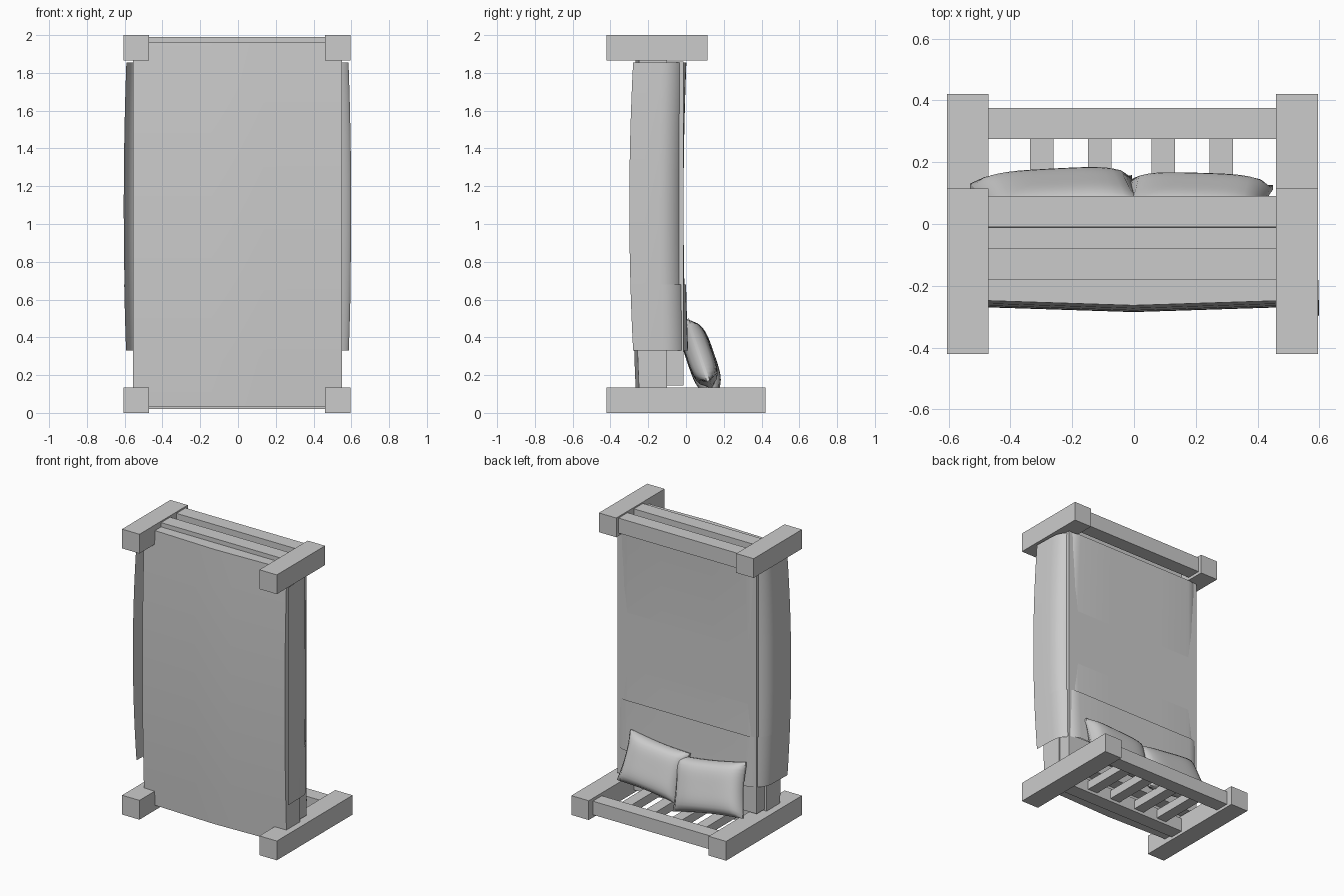
import bpy, bmesh, math
from mathutils import Matrix, Vector

cube = bpy.data.objects.get("Cube")
if cube:
    bpy.data.objects.remove(cube, do_unlink=True)

grey = bpy.data.materials.new("plain_grey")
grey.use_nodes = True
COLOR = (0.6, 0.6, 0.6, 1)
grey.diffuse_color = COLOR
grey.node_tree.nodes["Principled BSDF"].inputs["Base Color"].default_value = COLOR


def finish(name, bm, smooth=None):
    bmesh.ops.recalc_face_normals(bm, faces=bm.faces)
    mesh = bpy.data.meshes.new(name)
    bm.to_mesh(mesh)
    bm.free()
    mesh.materials.append(grey)
    obj = bpy.data.objects.new(name, mesh)
    bpy.context.collection.objects.link(obj)
    if smooth:
        bpy.ops.object.select_all(action='DESELECT')
        obj.select_set(True)
        bpy.context.view_layer.objects.active = obj
        bpy.ops.object.shade_smooth_by_angle(angle=math.radians(smooth))
    return obj


def box_mesh(x, y, z):
    bm = bmesh.new()
    lo, hi = Vector((x[0], y[0], z[0])), Vector((x[1], y[1], z[1]))
    size = hi - lo
    bmesh.ops.create_cube(bm, size=1, matrix=Matrix.Translation((lo + hi) / 2) @ Matrix.Diagonal((*size, 1)))
    return bm


def box(name, x, y, z):
    return finish(name, box_mesh(x, y, z))


# Posts of the headboard (below) and footboard (above)
for side, x in (("right", (-0.605, -0.47)), ("left", (0.46, 0.595))):
    box("head_post_" + side, x, (-0.42, 0.42), (0, 0.135))
    box("foot_post_" + side, x, (-0.42, 0.115), (1.865, 2))

# Rails between the posts
RAIL_X = (-0.48, 0.47)
box("head_top_rail", RAIL_X, (0.275, 0.375), (0.02, 0.115))
box("head_lower_rail", RAIL_X, (-0.18, -0.08), (0.02, 0.115))
box("foot_top_rail", RAIL_X, (-0.01, 0.09), (1.885, 1.99))
box("foot_lower_rail", RAIL_X, (-0.18, -0.08), (1.885, 1.99))

# Headboard slats
for i, x in enumerate((-0.298, -0.11, 0.094, 0.282)):
    box(f"head_slat_{i + 1}", (x - 0.038, x + 0.038), (-0.1, 0.29), (0.04, 0.1))

# Bed base with a gently sagging underside
bm = box_mesh((-0.555, 0.55), (-0.25, -0.1), (0.035, 1.96))
bmesh.ops.subdivide_edges(bm, edges=bm.edges[:], cuts=7, use_grid_fill=True)
for v in bm.verts:
    if v.co.y < -0.249:
        u, w = v.co.x / 0.555, (v.co.z - 1) / 0.965
        v.co.y = -0.245 - 0.018 * (1 - abs(u)) - 0.022 * (1 - w * w)
finish("bed_base", bm, 30)

# Mattress
box("mattress", (-0.54, 0.54), (-0.1, -0.012), (0.145, 1.86))


# Blanket: an open sheet draped over the mattress
def blanket_section(t):
    bulge = 4 * t * (1 - t)
    half = 0.588 + 0.014 * bulge
    hem = -0.28 - 0.02 * bulge
    top = 0.002 - 0.015 * bulge
    radius = 0.13
    points = [(half, hem), (half - 0.002, (hem + top - radius) / 2)]
    for i in range(9):
        a = math.pi / 2 * i / 8
        points.append((half - 0.004 - radius * (1 - math.cos(a)), top - radius * (1 - math.sin(a))))
    points.append((0.2, top))
    return points + [(-x, y) for x, y in reversed(points)]


def sheet(name, z0, z1, steps, lift):
    bm = bmesh.new()
    rows = []
    for i in range(steps + 1):
        z = z0 + (z1 - z0) * i / steps
        section = blanket_section((z - 0.33) / 1.525)
        rows.append([bm.verts.new((x * (1 + lift * 0.3) - 0.003, y + lift, z)) for x, y in section])
    for a, b in zip(rows, rows[1:]):
        for j in range(len(a) - 1):
            bm.faces.new((a[j], a[j + 1], b[j + 1], b[j]))
    return finish(name, bm, 50)


sheet("blanket", 0.33, 1.855, 16, 0)
sheet("blanket_fold", 0.33, 0.68, 4, 0.009)


# Pillows: pinched-edge cushions leaning on the headboard
def pillow(name, center, half, tilt, lean):
    bm = bmesh.new()
    n = 14
    bmesh.ops.create_cube(bm, size=2)
    bmesh.ops.subdivide_edges(bm, edges=bm.edges[:], cuts=n, use_grid_fill=True)
    for v in bm.verts:
        x, y, z = v.co
        puff = max(0, (1 - x ** 4) * (1 - z ** 4)) ** 0.5
        pinch = 1 - 0.06 * (1 - z * z) * abs(x) - 0.06 * (1 - x * x) * abs(z)
        v.co = (x * half[0] * pinch, y * half[1] * (0.12 + 0.88 * puff), z * half[2] * pinch)
    place = Matrix.Translation(center) @ Matrix.Rotation(math.radians(lean), 4, 'X')
    bm.transform(place @ Matrix.Rotation(math.radians(tilt), 4, 'Y'))
    return finish(name, bm, 60)


pillow("pillow_right", (-0.24, 0.078, 0.29), (0.265, 0.075, 0.18), 9, 19)
pillow("pillow_left", (0.2, 0.07, 0.31), (0.235, 0.07, 0.17), -5, 19)
